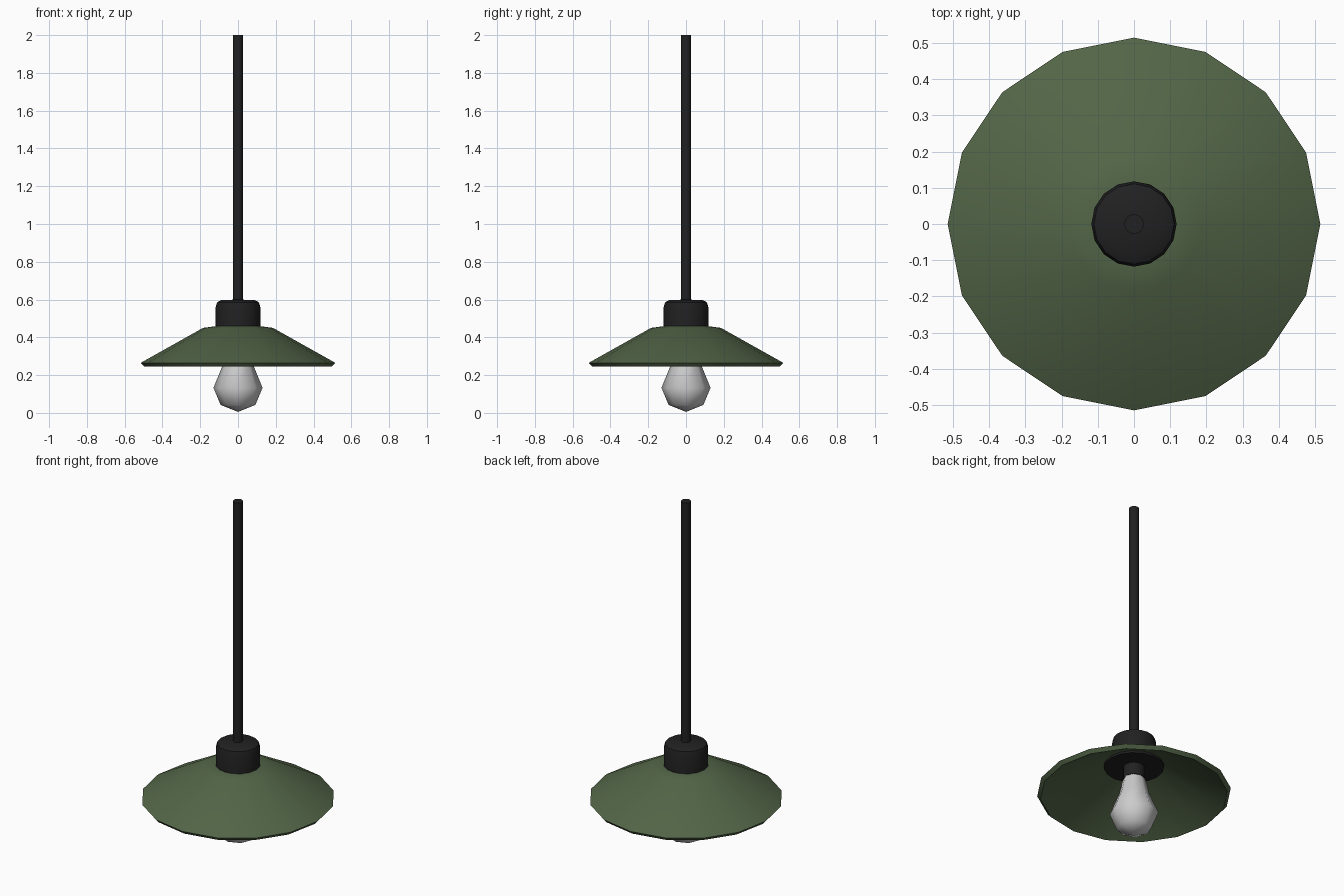
import bpy
import math

if "Cube" in bpy.data.objects:
    bpy.data.objects.remove(bpy.data.objects["Cube"])


def material(name, color):
    mat = bpy.data.materials.new(name)
    mat.diffuse_color = (*color, 1)
    mat.use_nodes = True
    mat.node_tree.nodes["Principled BSDF"].inputs["Base Color"].default_value = mat.diffuse_color
    return mat


green = material("green_enamel", (0.085, 0.13, 0.063))
black = material("black_metal", (0.015, 0.015, 0.015))


def lathe(name, profile, sides, mat=None, angle=30):
    """Revolve (radius, z) points around z; radius 0 makes a pole."""
    verts, faces, rings = [], [], []
    for r, z in profile:
        n = sides if r > 0 else 1
        rings.append([len(verts) + i for i in range(n)])
        for i in range(n):
            a = 2 * math.pi * i / sides
            verts.append((r * math.cos(a), r * math.sin(a), z))
    for low, high in zip(rings, rings[1:]):
        for i in range(sides):
            j = (i + 1) % sides
            loop = [low[i % len(low)], low[j % len(low)],
                    high[j % len(high)], high[i % len(high)]]
            faces.append(list(dict.fromkeys(loop)))
    mesh = bpy.data.meshes.new(name)
    mesh.from_pydata(verts, [], faces)
    obj = bpy.data.objects.new(name, mesh)
    bpy.context.collection.objects.link(obj)
    if mat:
        mesh.materials.append(mat)
    bpy.ops.object.select_all(action='DESELECT')
    obj.select_set(True)
    bpy.context.view_layer.objects.active = obj
    bpy.ops.object.shade_smooth_by_angle(angle=math.radians(angle))
    return obj


# Hanging rod
lathe("rod", [(0, 0.58), (0.027, 0.58), (0.027, 2.0), (0, 2.0)], 16, black)

# Cap above the shade
lathe("cap", [(0, 0.44), (0.118, 0.44), (0.118, 0.56), (0.111, 0.585),
              (0.09, 0.597), (0, 0.6)], 16, black, 40)

# Conical shade: inner skin, folded rim, outer skin
lathe("shade", [(0, 0.43), (0.17, 0.427), (0.497, 0.245), (0.515, 0.265),
                (0.185, 0.45), (0.11, 0.46), (0, 0.46)], 16, green)

# Dark plate and socket inside the shade
lathe("inner_plate", [(0, 0.415), (0.16, 0.415), (0.16, 0.435), (0, 0.435)], 16, black)
lathe("socket", [(0, 0.345), (0.058, 0.345), (0.058, 0.42), (0, 0.42)], 16, black)

# Light bulb
lathe("bulb", [(0, 0.005), (0.092, 0.042), (0.13, 0.133), (0.082, 0.25),
               (0.064, 0.33), (0.052, 0.355), (0, 0.36)], 8, None, 60)
